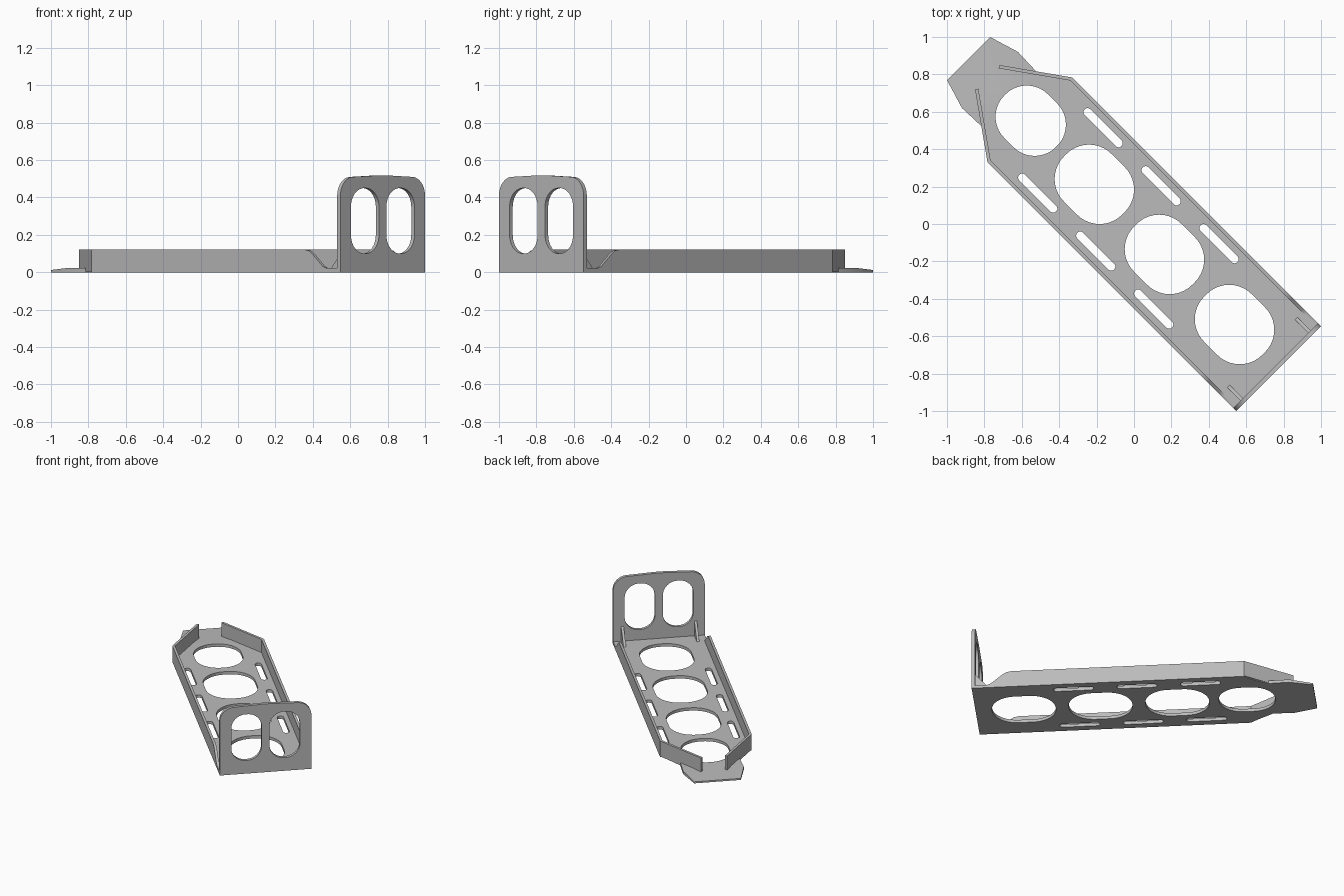
import bpy, bmesh
from math import sin, cos, pi, radians
from mathutils import Matrix, Vector

cube = bpy.data.objects.get("Cube")
if cube:
    bpy.data.objects.remove(cube)

gray = bpy.data.materials.new("plain_gray")
gray.use_nodes = True
gray.diffuse_color = (0.5, 0.5, 0.5, 1)
gray.node_tree.nodes["Principled BSDF"].inputs["Base Color"].default_value = (0.5, 0.5, 0.5, 1)

# The bracket is modelled along y, then turned to lie diagonally
TURN = Matrix.Rotation(radians(45), 4, 'Z')
AXES = {"plan": lambda a, b, d: Vector((a, b, d)),
        "front": lambda a, b, d: Vector((a, d, b)),
        "side": lambda a, b, d: Vector((d, a, b))}


def rounded(cx, cy, a, b, r, steps=10):
    """Rounded rectangle with half sizes a, b and corner radius r."""
    points = []
    for quarter, (sx, sy) in enumerate([(1, 1), (-1, 1), (-1, -1), (1, -1)]):
        for i in range(steps + 1):
            t = (quarter + i / steps) * pi / 2
            points.append((cx + sx * (a - r) + r * cos(t), cy + sy * (b - r) + r * sin(t)))
    return points


def mirrored(half):
    """Close a half outline by reflecting it in the first axis."""
    return half + [(-a, b) for a, b in reversed(half)]


def prism(name, plane, loops, start, end, edit=None):
    """Fill an outline with holes and extrude it from start to end."""
    bm = bmesh.new()
    for loop in loops:
        verts = [bm.verts.new(AXES[plane](a, b, start)) for a, b in loop]
        for i, v in enumerate(verts):
            bm.edges.new((v, verts[i - 1]))
    bmesh.ops.triangle_fill(bm, use_beauty=True, use_dissolve=False, edges=bm.edges[:])
    result = bmesh.ops.extrude_face_region(bm, geom=bm.faces[:], use_keep_orig=True)
    moved = [g for g in result["geom"] if isinstance(g, bmesh.types.BMVert)]
    bmesh.ops.translate(bm, verts=moved, vec=AXES[plane](0, 0, end - start))
    if edit:
        edit(bm)
    bmesh.ops.recalc_face_normals(bm, faces=bm.faces[:])
    bm.transform(TURN)
    mesh = bpy.data.meshes.new(name)
    bm.to_mesh(mesh)
    bm.free()
    mesh.materials.append(gray)
    obj = bpy.data.objects.new(name, mesh)
    bpy.context.collection.objects.link(obj)
    bpy.ops.object.select_all(action='DESELECT')
    obj.select_set(True)
    bpy.context.view_layer.objects.active = obj
    bpy.ops.object.shade_smooth_by_angle(angle=radians(30))
    return obj


# Floor with large openings, side slots and a thinned tongue
def thin_tip(bm):
    for v in bm.verts:
        if v.co.y > 1.2 and v.co.z > 0.01:
            v.co.z = 0.012


floor = mirrored([(0.31, -1.08), (0.31, 0.785), (0.207, 0.945), (0.212, 1.089), (0.163, 1.251)])
openings = [rounded(0, y, 0.18, 0.22, 0.17) for y in (-0.76, -0.23, 0.30)]
openings.append(rounded(0, 0.781, 0.165, 0.195, 0.16))
slots = [rounded(s * 0.247, y, 0.022, 0.139, 0.0215, 5)
         for s in (1, -1) for y in (-0.396, 0.042, 0.481)]
prism("floor", "plan", [floor] + openings + slots, 0, 0.022, thin_tip)

# Upright end plate with two tall openings and a slight crown
corner = [(0.22 + 0.1 * cos(i * pi / 20), 0.41 + 0.1 * sin(i * pi / 20)) for i in range(11)]
plate = mirrored([(0.32, 0)] + corner + [(0.03, 0.518)])
windows = [rounded(s * 0.134, 0.275, 0.106, 0.175, 0.1) for s in (1, -1)]
prism("end_plate", "front", [plate] + windows, -1.094, -1.07)

# Side walls, angled end walls and gussets on both sides
wall = [(-1.075, 0), (-1.075, 0.022), (-0.985, 0.022), (-0.96, 0.032), (-0.88, 0.1),
        (-0.855, 0.115), (-0.82, 0.122), (0.788, 0.122), (0.788, 0)]
end_wall = [(0.32, 0.788), (0.092, 1.11), (0.077, 1.1), (0.302, 0.782)]
gusset = [(-1.075, 0.01), (-0.97, 0.01), (-0.97, 0.022), (-1.075, 0.14)]
for s, side in ((1, "left"), (-1, "right")):
    prism(side + "_side_wall", "side", [wall], s * 0.302, s * 0.32)
    prism(side + "_angled_wall", "plan", [[(s * a, b) for a, b in end_wall]], 0.005, 0.122)
    prism(side + "_gusset", "side", [gusset], s * 0.247, s * 0.265)
